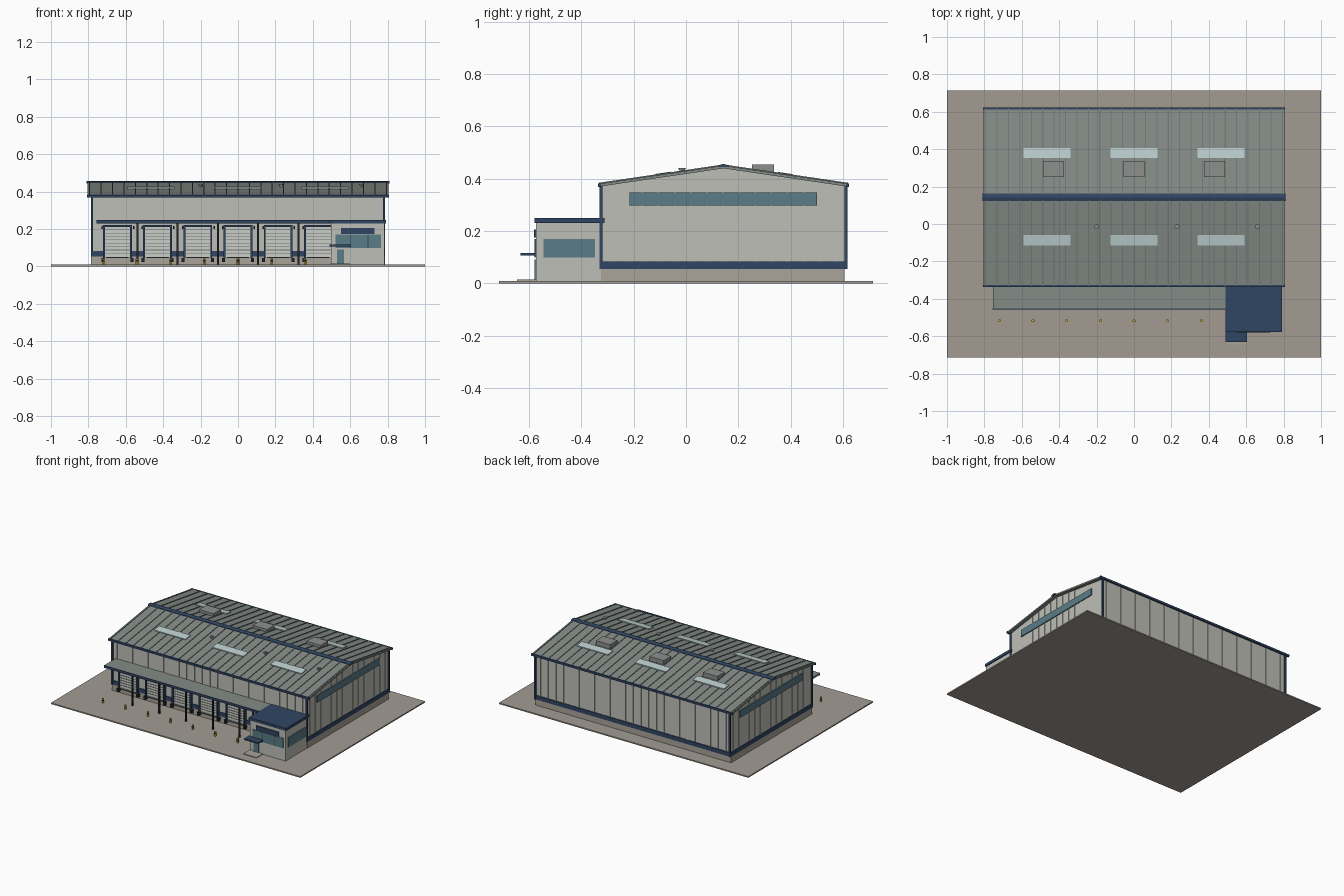
import bpy, bmesh, math
from mathutils import Matrix, Vector

if "Cube" in bpy.data.objects:
    bpy.data.objects.remove(bpy.data.objects["Cube"])


def mat(name, r, g, b):
    m = bpy.data.materials.new(name)
    m.diffuse_color = (r, g, b, 1)
    m.use_nodes = True
    m.node_tree.nodes["Principled BSDF"].inputs["Base Color"].default_value = m.diffuse_color
    return m


NAVY = mat("navy_trim", 0.03, 0.06, 0.125)
WALL = mat("wall_metal", 0.52, 0.52, 0.48)
ROOF = mat("roof_metal", 0.23, 0.26, 0.24)
SEAM = mat("roof_seam", 0.17, 0.19, 0.18)
PAVE = mat("paving", 0.36, 0.33, 0.29)
CONC = mat("concrete", 0.40, 0.37, 0.32)
GLASS = mat("glass", 0.10, 0.20, 0.24)
SKY = mat("skylight", 0.50, 0.62, 0.62)
DOOR = mat("door_panel", 0.60, 0.61, 0.58)
BLACK = mat("rubber", 0.02, 0.02, 0.025)
YELLOW = mat("yellow", 0.65, 0.38, 0.04)
UNIT = mat("roof_unit", 0.27, 0.28, 0.27)


def finish(name, bm, m):
    bmesh.ops.recalc_face_normals(bm, faces=bm.faces)
    me = bpy.data.meshes.new(name)
    bm.to_mesh(me)
    bm.free()
    me.materials.append(m)
    ob = bpy.data.objects.new(name, me)
    bpy.context.collection.objects.link(ob)
    return ob


# each box is (x0, x1, y0, y1, z0, z1); all boxes go into one object
def boxes(name, m, items):
    bm = bmesh.new()
    for x0, x1, y0, y1, z0, z1 in items:
        M = Matrix.Translation(((x0 + x1) / 2, (y0 + y1) / 2, (z0 + z1) / 2)) @ \
            Matrix.Diagonal((x1 - x0, y1 - y0, z1 - z0, 1))
        bmesh.ops.create_cube(bm, size=1, matrix=M)
    return finish(name, bm, m)


# (y, z) profiles swept along x; each item is (x0, x1, profile)
def sweeps(name, m, items):
    bm = bmesh.new()
    for x0, x1, prof in items:
        f = bm.faces.new([bm.verts.new((x0, y, z)) for y, z in prof])
        r = bmesh.ops.extrude_face_region(bm, geom=[f])
        vs = [v for v in r["geom"] if isinstance(v, bmesh.types.BMVert)]
        bmesh.ops.translate(bm, verts=vs, vec=(x1 - x0, 0, 0))
    return finish(name, bm, m)


# each cylinder is (x, y, z0, z1, radius)
def cylinders(name, m, items, sides=12):
    bm = bmesh.new()
    for x, y, z0, z1, r in items:
        bmesh.ops.create_cone(bm, cap_ends=True, segments=sides, radius1=r, radius2=r,
                              depth=z1 - z0, matrix=Matrix.Translation((x, y, (z0 + z1) / 2)))
    ob = finish(name, bm, m)
    with bpy.context.temp_override(object=ob, active_object=ob, selected_objects=[ob],
                                   selected_editable_objects=[ob]):
        bpy.ops.object.shade_smooth_by_angle()
    return ob


RIDGE, Y0, Y1 = 0.143, -0.332, 0.618


def rz(y):
    return 0.45 - 0.147 * abs(y - RIDGE)


# strip following the roof slope between two y values
def slope(ya, yb, lo, hi):
    return [(ya, rz(ya) + lo), (yb, rz(yb) + lo), (yb, rz(yb) + hi), (ya, rz(ya) + hi)]


# Yard and main hall
boxes("yard_slab", PAVE, [(-1, 1, -0.715, 0.715, 0, 0.009)])
boxes("plinth", CONC, [(-0.785, 0.785, -0.325, 0.605, 0.009, 0.056)])
sweeps("hall_walls", WALL, [(-0.78, 0.78, [(-0.322, 0.05), (0.605, 0.05), (0.605, rz(0.605) - 0.01),
                                           (RIDGE, 0.44), (-0.322, rz(-0.322) - 0.01)])])
boxes("base_band", NAVY, [(-0.786, 0.786, -0.328, 0.612, 0.054, 0.083)])

# Vertical cladding ribs on all four walls
ribs = []
for i in range(25):
    x = -0.744 + i * 0.062
    ribs.append((x - 0.003, x + 0.003, 0.604, 0.609, 0.08, 0.366))
    ribs.append((x - 0.003, x + 0.003, -0.326, -0.321, 0.24, 0.366))
for i in range(15):
    y = -0.29 + i * 0.0616
    for s in (-1, 1):
        a, b = sorted((s * 0.779, s * 0.783))
        ribs.append((a, b, y - 0.003, y + 0.003, 0.08, rz(y) - 0.012))
boxes("cladding_ribs", WALL, ribs)

# Gable strip windows, corner trims
boxes("gable_windows", GLASS, [(-0.787, -0.775, -0.215, 0.5, 0.297, 0.347),
                               (0.775, 0.787, -0.215, 0.5, 0.297, 0.347)])
boxes("corner_trims", NAVY, [(x - 0.006, x + 0.006, y - 0.006, y + 0.006, 0.054, 0.372)
                             for x in (-0.78, 0.78) for y in (-0.325, 0.611)])

# Roof panels, seams, ridge cap and gutters
sweeps("roof", ROOF, [(-0.805, 0.805, [(Y0, rz(Y0)), (RIDGE, 0.45), (Y1, rz(Y1)), (Y1, rz(Y1) - 0.011),
                                       (RIDGE, 0.439), (Y0, rz(Y0) - 0.011)])])
seams = []
for i in range(27):
    x = -0.793 + i * 0.061
    for a, b in ((Y0, RIDGE), (RIDGE, Y1)):
        seams.append((x - 0.003, x + 0.003, slope(a, b, -0.001, 0.004)))
sweeps("roof_seams", SEAM, seams)
sweeps("ridge_cap", NAVY, [(-0.81, 0.81, [(0.124, 0.444), (0.124, 0.451), (RIDGE, 0.456), (0.162, 0.451),
                                          (0.162, 0.444)])])
boxes("gutters", NAVY, [(-0.807, 0.807, Y0 - 0.004, Y0 + 0.007, 0.367, 0.382),
                        (-0.807, 0.807, Y1 - 0.007, Y1 + 0.004, 0.367, 0.382)])

# Skylights, rooftop units, vents
sweeps("skylights", SKY, [(x - 0.125, x + 0.125, slope(a, b, -0.002, 0.006))
                          for x in (-0.465, 0, 0.465) for a, b in ((-0.116, -0.06), (0.352, 0.407))])
boxes("roof_units", UNIT, [(x - 0.057, x + 0.057, 0.252, 0.337, 0.415, 0.453) for x in (-0.43, 0, 0.43)])
cylinders("roof_vents", UNIT, [(x, -0.015, 0.42, 0.437, 0.009) for x in (-0.2, 0.23, 0.66)])
cylinders("roof_vent_caps", UNIT, [(x, -0.015, 0.434, 0.440, 0.013) for x in (-0.2, 0.23, 0.66)])

# Dock doors with frames, slats and bumpers
frames, panels, slats, bumpers, lamps, plates = [], [], [], [], [], []
for i in range(6):
    x = -0.645 + i * 0.215
    panels.append((x - 0.07, x + 0.07, -0.333, -0.32, 0.05, 0.212))
    for s in (-1, 1):
        c = x + s * 0.072
        frames.append((c - 0.005, c + 0.005, -0.342, -0.32, 0.046, 0.219))
        c = x + s * 0.078
        bumpers.append((c - 0.008, c + 0.008, -0.347, -0.32, 0.022, 0.046))
        lamps.append((c - 0.001 + s * 0.006, c + 0.007 + s * 0.006, -0.345, -0.32, 0.2, 0.216))
    frames.append((x - 0.077, x + 0.077, -0.342, -0.32, 0.211, 0.22))
    plates.append((x - 0.06, x + 0.06, -0.346, -0.32, 0.044, 0.05))
    for k in range(8):
        z = 0.068 + k * 0.018
        slats.append((x - 0.067, x + 0.067, -0.3355, -0.33, z, z + 0.003))
boxes("dock_doors", DOOR, panels)
boxes("dock_door_slats", SEAM, slats)
boxes("dock_door_frames", NAVY, frames)
boxes("dock_bumpers", BLACK, bumpers)
boxes("dock_lamps", BLACK, lamps)
boxes("dock_plates", SEAM, plates)

# Dock canopy, fascia and posts
boxes("dock_canopy", ROOF, [(-0.755, 0.5, -0.453, -0.32, 0.234, 0.247)])
boxes("canopy_fascia", NAVY, [(-0.756, 0.5, -0.457, -0.452, 0.23, 0.247)])
boxes("canopy_posts", BLACK, [(x - 0.005, x + 0.005, -0.447, -0.437, 0.009, 0.235)
                              for x in [-0.5375 + i * 0.215 for i in range(5)]])

# Bollards
bx = [-0.72 + i * 0.18 for i in range(7)]
cylinders("bollards", YELLOW, [(x, -0.517, 0.009, 0.041, 0.007) for x in bx])
cylinders("bollard_bands", BLACK, [(x, -0.517, 0.026, 0.033, 0.0075) for x in bx])

# Office block
boxes("office_walls", WALL, [(0.497, 0.783, -0.573, -0.32, 0.009, 0.232)])
boxes("office_roof", NAVY, [(0.49, 0.79, -0.578, -0.312, 0.23, 0.249)])
boxes("office_windows", GLASS, [(0.52, 0.765, -0.577, -0.57, 0.098, 0.17),
                                (0.78, 0.787, -0.545, -0.347, 0.098, 0.17)])
boxes("window_mullions", NAVY, [(x - 0.002, x + 0.002, -0.579, -0.57, 0.098, 0.17) for x in (0.6, 0.695)])
boxes("entrance_door", GLASS, [(0.528, 0.568, -0.578, -0.57, 0.012, 0.09)])
boxes("blank_sign_panel", NAVY, [(0.55, 0.73, -0.581, -0.57, 0.174, 0.206)])
boxes("entrance_canopy", NAVY, [(0.49, 0.605, -0.632, -0.57, 0.107, 0.116)])
boxes("entrance_step", CONC, [(0.495, 0.6, -0.645, -0.572, 0.008, 0.014)])
